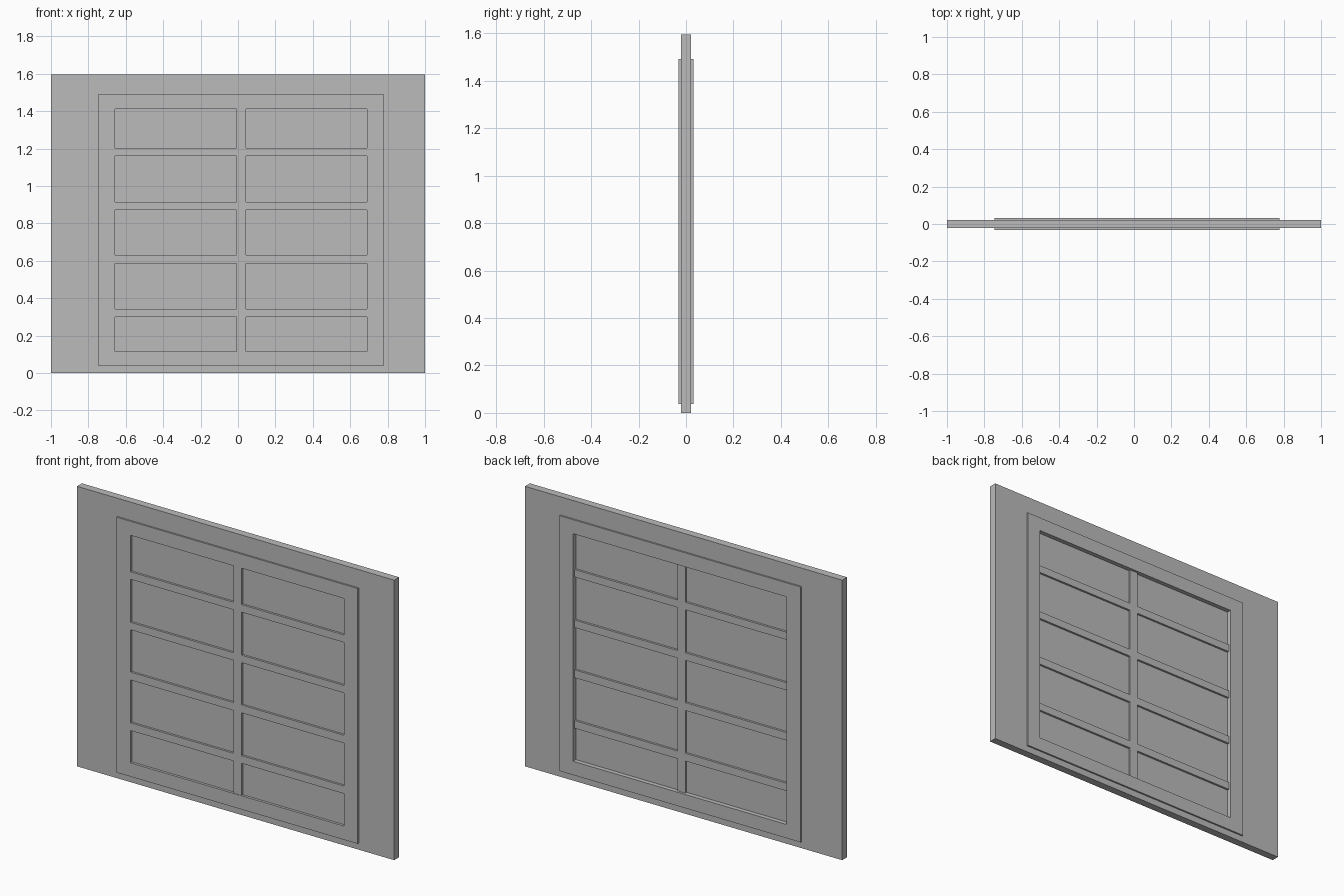
import bpy
import bmesh

if "Cube" in bpy.data.objects:
    bpy.data.objects.remove(bpy.data.objects["Cube"])

grey = bpy.data.materials.new("plain grey")
grey.use_nodes = True
colour = (0.5, 0.5, 0.5, 1)
grey.diffuse_color = colour
grey.node_tree.nodes["Principled BSDF"].inputs["Base Color"].default_value = colour


def finish(name, bm):
    bmesh.ops.recalc_face_normals(bm, faces=bm.faces)
    mesh = bpy.data.meshes.new(name)
    bm.to_mesh(mesh)
    bm.free()
    mesh.materials.append(grey)
    obj = bpy.data.objects.new(name, mesh)
    bpy.context.collection.objects.link(obj)
    return obj


def box(name, x, y, z):
    """Solid block spanning the given (low, high) ranges."""
    bm = bmesh.new()
    bmesh.ops.create_cube(bm, size=1)
    for v in bm.verts:
        v.co = [r[0] if c < 0 else r[1] for c, r in zip(v.co, (x, y, z))]
    return finish(name, bm)


def ring(name, outer, inner, y):
    """Rectangular surround with a rectangular opening, extruded along y."""
    bm = bmesh.new()

    def loop(rect):
        (x0, x1), (z0, z1) = rect
        corners = ((x0, z0), (x1, z0), (x1, z1), (x0, z1))
        return [bm.verts.new((a, y[0], b)) for a, b in corners]

    o, i = loop(outer), loop(inner)
    for k in range(4):
        n = (k + 1) % 4
        bm.faces.new((o[k], o[n], i[n], i[k]))
    out = bmesh.ops.extrude_face_region(bm, geom=bm.faces[:])
    for v in out["geom"]:
        if isinstance(v, bmesh.types.BMVert):
            v.co.y = y[1]
    return finish(name, bm)


frame_outer = ((-0.745, 0.777), (0.037, 1.492))
opening = ((-0.657, 0.691), (0.115, 1.412))
bar_depth = (-0.029, 0.018)

# Wall panel and the window frame that stands proud on both sides
ring("wall", ((-1, 1), (0, 1.596)), frame_outer, (-0.022, 0.022))
ring("window_frame", frame_outer, opening, (-0.0315, 0.0315))

# Pane sheet behind the glazing bars
box("pane", opening[0], (-0.017, 0.006), opening[1])

# Upright glazing bar and the cross bars on either side of it
upright = (-0.008, 0.042)
box("upright_bar", upright, bar_depth, opening[1])
for n, (low, high) in enumerate(((0.298, 0.342), (0.586, 0.631),
                                 (0.872, 0.915), (1.16, 1.203))):
    box(f"cross_bar_right_{n + 1}", (opening[0][0], upright[0]), bar_depth, (low, high))
    box(f"cross_bar_left_{n + 1}", (upright[1], opening[0][1]), bar_depth, (low, high))
